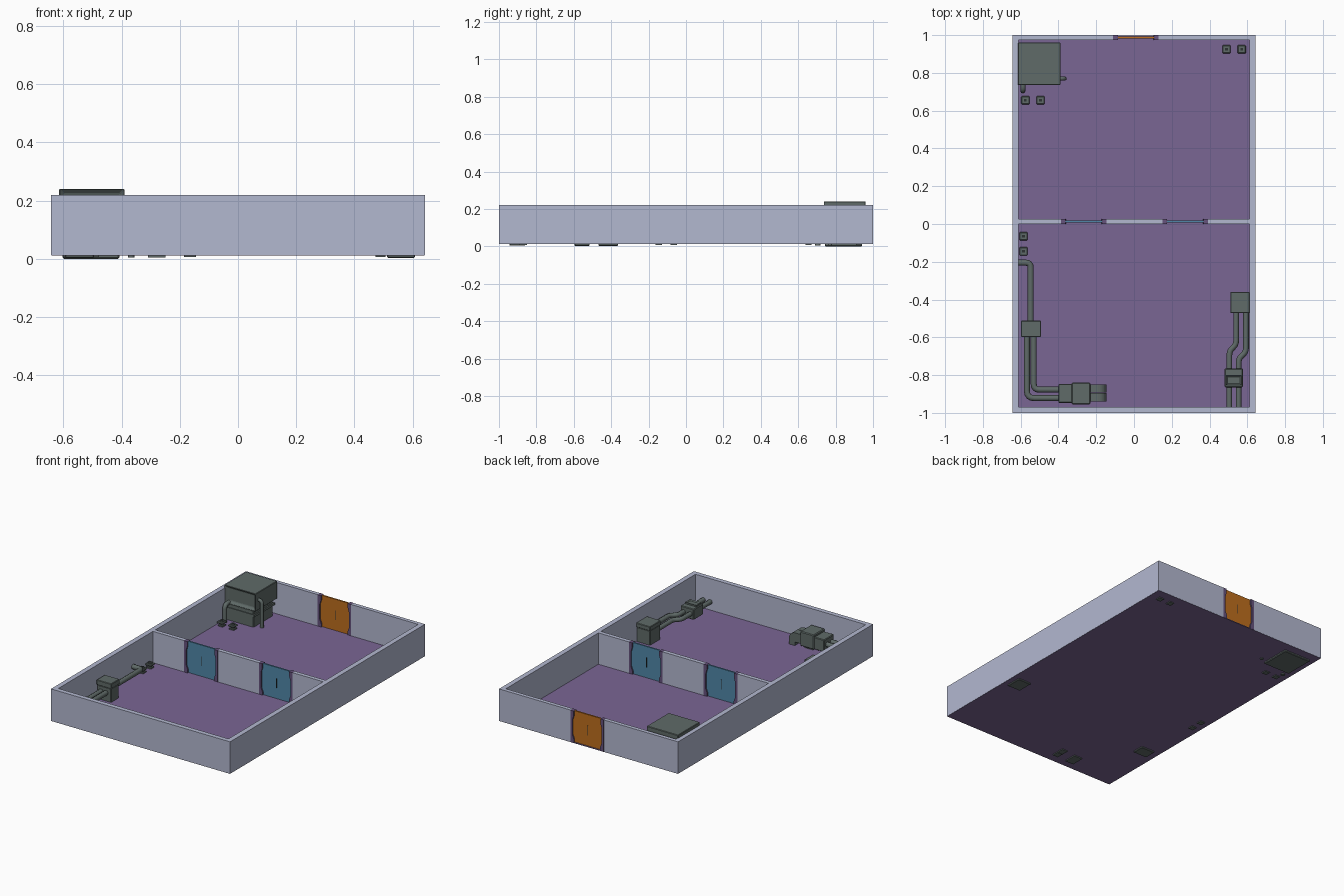
import bpy, bmesh, math
from mathutils import Vector

if "Cube" in bpy.data.objects:
    bpy.data.objects.remove(bpy.data.objects["Cube"])


def material(name, col):
    m = bpy.data.materials.new(name)
    m.diffuse_color = (*col, 1)
    m.use_nodes = True
    m.node_tree.nodes["Principled BSDF"].inputs["Base Color"].default_value = m.diffuse_color
    return m


WALL = material("pale blue grey", (0.45, 0.48, 0.63))
FLOOR = material("floor purple", (0.195, 0.133, 0.296))
FRAME = material("frame purple", (0.13, 0.085, 0.20))
METAL = material("machine grey", (0.115, 0.145, 0.138))
DARK = material("dark grey", (0.026, 0.032, 0.034))
ORANGE = material("door orange", (0.51, 0.156, 0.013))
BLUE = material("door blue", (0.08, 0.242, 0.392))

Z0, Z1 = 0.0125, 0.22   # wall foot and top


def finish(name, bm, mat):
    bmesh.ops.recalc_face_normals(bm, faces=bm.faces)
    me = bpy.data.meshes.new(name)
    bm.to_mesh(me)
    bm.free()
    me.materials.append(mat)
    ob = bpy.data.objects.new(name, me)
    bpy.context.collection.objects.link(ob)
    return ob


def box(name, x0, x1, y0, y1, z0, z1, mat=METAL, bevel=0.0, panel=None):
    """Box; panel=(direction, inset, depth) sinks a panel into one side."""
    bm = bmesh.new()
    bmesh.ops.create_cube(bm, size=1)
    for v in bm.verts:
        v.co = Vector((x0 + (v.co.x + .5) * (x1 - x0),
                       y0 + (v.co.y + .5) * (y1 - y0),
                       z0 + (v.co.z + .5) * (z1 - z0)))
    if panel:
        d, inset, depth = panel
        bm.normal_update()
        f = [f for f in bm.faces if f.normal.dot(Vector(d)) > .9]
        bmesh.ops.inset_region(bm, faces=f, thickness=inset)
        bmesh.ops.translate(bm, verts=f[0].verts, vec=Vector(d) * -depth)
    ob = finish(name, bm, mat)
    if bevel:
        b = ob.modifiers.new("bevel", 'BEVEL')
        b.width, b.segments = bevel, 1
    return ob


def prism(name, pts, axis, a, b, mat):
    """Extrude a profile in xz (axis y) from a to b."""
    bm = bmesh.new()
    vs = [bm.verts.new((p[0], a, p[1])) for p in pts]
    f = bm.faces.new(vs)
    r = bmesh.ops.extrude_face_region(bm, geom=[f])
    bmesh.ops.translate(bm, vec=(0, b - a, 0),
                        verts=[g for g in r["geom"] if isinstance(g, bmesh.types.BMVert)])
    return finish(name, bm, mat)


def pipe(name, pts, r=0.015, bend=0.025):
    """Round pipe along a path with rounded corners."""
    pts = [Vector(p) for p in pts]
    path = [pts[0]]
    for p, c, n in zip(pts, pts[1:], pts[2:]):
        k = min(bend, (p - c).length * .5, (n - c).length * .5)
        a, b = c + (p - c).normalized() * k, c + (n - c).normalized() * k
        for i in range(5):
            t = i / 4
            path.append(a * (1 - t) ** 2 + c * 2 * t * (1 - t) + b * t * t)
    path.append(pts[-1])
    cu = bpy.data.curves.new(name, 'CURVE')
    cu.dimensions = '3D'
    cu.bevel_depth, cu.bevel_resolution, cu.use_fill_caps = r, 2, True
    sp = cu.splines.new('POLY')
    sp.points.add(len(path) - 1)
    for q, p in zip(sp.points, path):
        q.co = (*p, 1)
    tmp = bpy.data.objects.new("tmp", cu)
    bpy.context.collection.objects.link(tmp)
    me = bpy.data.meshes.new_from_object(tmp.evaluated_get(bpy.context.evaluated_depsgraph_get()))
    bpy.data.objects.remove(tmp)
    me.materials.clear()
    me.materials.append(METAL)
    ob = bpy.data.objects.new(name, me)
    bpy.context.collection.objects.link(ob)
    bpy.context.view_layer.objects.active = ob
    ob.select_set(True)
    bpy.ops.object.shade_smooth_by_angle(angle=math.radians(50))
    ob.select_set(False)


def valve(name, x, y):
    """Floor fitting: foot, neck, square flange and dark mouth."""
    box(name + "_foot", x - .017, x + .017, y - .017, y + .017, 0.006, 0.024)
    pipe(name + "_neck", [(x, y, .02), (x, y, .04)], .012)
    box(name + "_flange", x - .022, x + .022, y - .022, y + .022, .034, .046, bevel=.004)
    pipe(name + "_cap", [(x, y, .04), (x, y, .052)], .014)
    box(name + "_mouth", x - .007, x + .007, y - .007, y + .007, .05, .053, DARK)


def door(name, x0, x1, y0, y1, mat):
    """Doorway filling the wall: two shaped jambs and a thin panel."""
    mid, h = (y0 + y1) / 2, Z1 - Z0
    box(name + "_panel", x0 + .008, x1 - .008, mid - .005, mid + .005, Z0, Z1 - .001, mat)
    box(name + "_seam", (x0 + x1) / 2 - .002, (x0 + x1) / 2 + .002, mid - .006, mid + .006,
        Z0 + h * .35, Z0 + h * .65, DARK)
    prof = [(0, 0), (.026, 0), (.026, .12), (.015, .25), (.015, .72), (.024, .86), (.024, 1), (0, 1)]
    for side, x, s in (("left", x0, 1), ("right", x1, -1)):
        prism(f"{name}_{side}_jamb", [(x + s * u, Z0 + t * h) for u, t in prof],
              'y', y0 - .001, y1 + .001, FRAME)


# Floor and outer walls
box("floor", -.642, .642, -.999, .999, .0115, .0165, FLOOR)
for n, s in (("left", -1), ("right", 1)):
    xs = sorted((s * .643, s * .611))
    box(n + "_wall", *xs, -1, 1, Z0, Z1, WALL)
box("front_wall", -.611, .611, -1, -.97, Z0, Z1, WALL)

# Back wall and divider, left open for the doors
for i, (a, b) in enumerate(((-.611, -.11), (.13, .611))):
    box(f"back_wall_{i}", a, b, .975, 1, Z0, Z1, WALL)
for i, (a, b) in enumerate(((-.611, -.387), (-.145, .15), (.392, .611))):
    box(f"divider_wall_{i}", a, b, 0, .026, Z0, Z1, WALL)
door("back_door", -.11, .13, .975, 1, ORANGE)
door("left_inner_door", -.387, -.145, 0, .026, BLUE)
door("right_inner_door", .15, .392, 0, .026, BLUE)

# Tall cabinet with its two drain pipes
box("cabinet_base", -.603, -.408, .742, .942, 0, .125, bevel=.004)
box("cabinet_band", -.608, -.40, .737, .95, .085, .10)
box("cabinet_head", -.615, -.39, .735, .96, .125, .24, bevel=.003, panel=((0, -1, 0), .024, .015))
pipe("cabinet_side_pipe", [(-.41, .77, .19), (-.367, .77, .19), (-.367, .77, .005)], .011)
pipe("cabinet_front_pipe", [(-.588, .76, .13), (-.588, .705, .13), (-.588, .705, .005)], .014)

# Floor fittings
for i, p in enumerate(((-.575, .655), (-.495, .655), (.49, .925), (.57, .925),
                       (-.585, -.065), (-.585, -.145))):
    valve(f"valve_{i}", *p)

# Left pipe run: wall to junction box to duct unit
P = .07
pipe("left_wall_pipe", [(-.613, -.205, P), (-.547, -.205, P), (-.547, -.53, P)], .016)
box("left_junction_box", -.595, -.495, -.595, -.515, .003, .105, bevel=.003)
box("left_junction_lid", -.598, -.492, -.598, -.512, .105, .138, bevel=.003)
pipe("left_outer_pipe", [(-.567, -.58, P), (-.567, -.922, P), (-.38, -.922, P)], .016, .04)
pipe("left_inner_pipe", [(-.531, -.58, P), (-.531, -.877, P), (-.38, -.877, P)], .016, .03)
box("duct_collar", -.40, -.325, -.947, -.847, .03, .11, bevel=.004)
box("duct_unit", -.33, -.23, -.955, -.84, .03, .125, bevel=.005)
box("duct_unit_foot", -.31, -.25, -.945, -.86, .005, .04)
arc = [(-.19 + .045 * math.cos(t), .055 + .045 * math.sin(t))
       for t in (math.radians(90 - 15 * i) for i in range(7))]
for i, y in enumerate((-.94, -.893)):
    prism(f"duct_elbow_{i}", [(-.24, .10)] + arc + [(-.145, .006), (-.185, .006), (-.19, .04), (-.24, .04)],
          'y', y, y + .044, METAL)

# Right pipe run: floor box, jogged pipes, coupling, front wall
box("right_floor_box", .513, .608, -.468, -.363, .003, .11, bevel=.003)
box("right_floor_box_lid", .51, .611, -.472, -.36, .11, .138, bevel=.003)
pipe("right_inner_pipe", [(.541, -.46, P), (.541, -.64, P), (.505, -.67, P), (.505, -.96 - .012, P)], .015)
pipe("right_outer_pipe", [(.593, -.46, P), (.593, -.68, P), (.554, -.71, P), (.554, -.96 - .012, P)], .015)
box("right_coupling", .48, .576, -.865, -.765, .035, .105, bevel=.004)
box("right_coupling_hatch", .488, .568, -.852, -.802, .10, .115, METAL, panel=((0, 0, 1), .01, .006))
